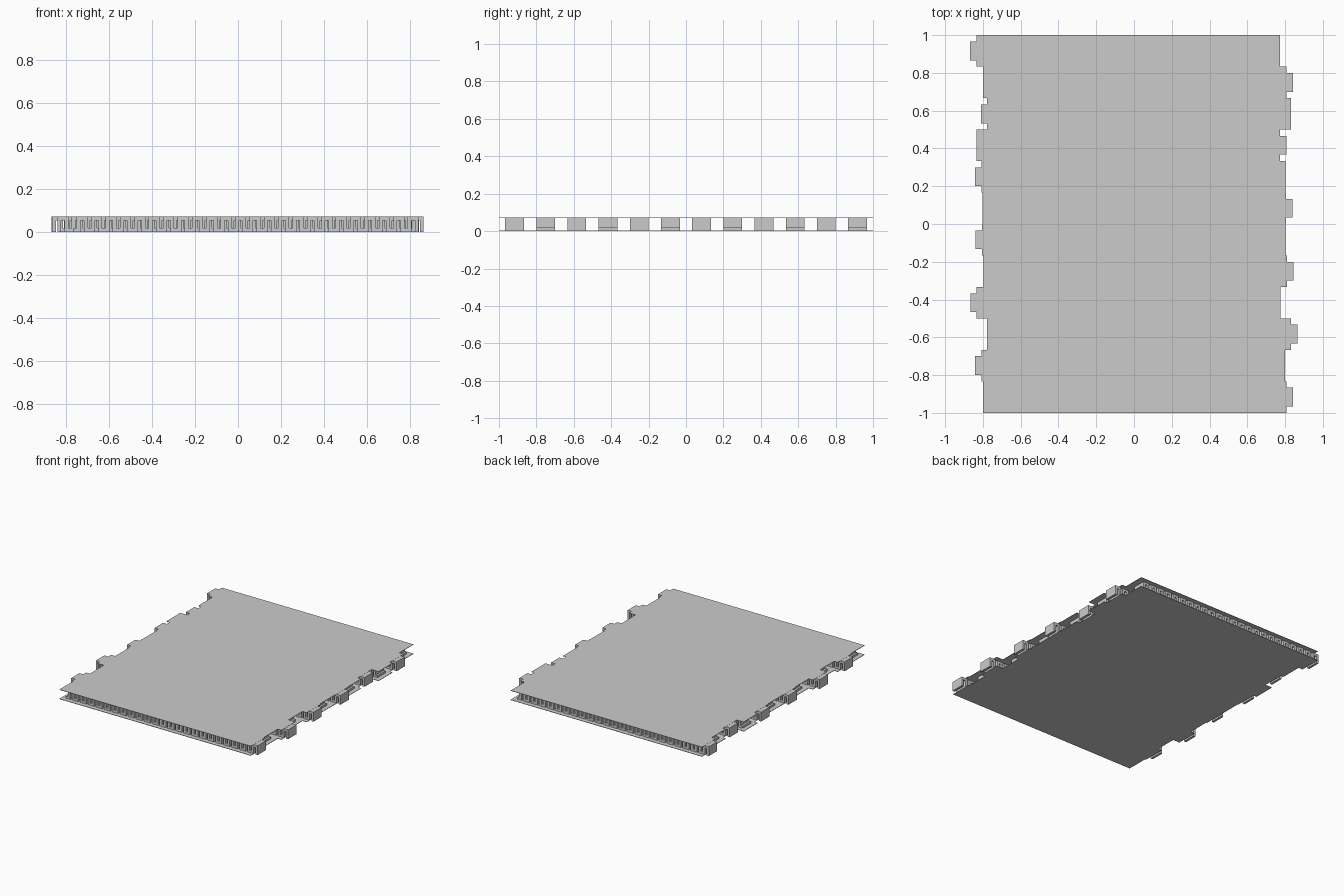
import bpy, bmesh

if "Cube" in bpy.data.objects:
    bpy.data.objects.remove(bpy.data.objects["Cube"])

ROWS, UNITS = 12, 24
PITCH = 0.067            # corrugation period along x
DEPTH = 2.0 / ROWS       # row pitch along y
FIN = 0.1                # fin depth along y
H, SHEET, T = 0.073, 0.003, 0.018
LENGTH = UNITS * PITCH

# left edge of each row's sheets, back to front
LEFT = [-.835, -.80, -.777, -.835, -.807, -.803,
        -.805, -.798, -.833, -.777, -.808, -.80]


def make_object(name, bm):
    bmesh.ops.recalc_face_normals(bm, faces=bm.faces)
    mesh = bpy.data.meshes.new(name)
    bm.to_mesh(mesh)
    bm.free()
    ob = bpy.data.objects.new(name, mesh)
    bpy.context.collection.objects.link(ob)
    return ob


def extrude_y(bm, outline, y0, depth):
    face = bm.faces.new([bm.verts.new((x, y0, z)) for x, z in outline])
    res = bmesh.ops.extrude_face_region(bm, geom=[face])
    verts = [g for g in res["geom"] if isinstance(g, bmesh.types.BMVert)]
    bmesh.ops.translate(bm, vec=(0, depth, 0), verts=verts)


def fin_outline():
    # square-wave strip of constant thickness, first wall at x = 0
    lo, hi, half = 0.001, H - 0.001, PITCH / 2
    upper, lower = [], [(0, lo)]
    for i in range(UNITS):
        x = i * PITCH
        upper += [(x, hi), (x + half + T, hi),
                  (x + half + T, lo + T), (x + PITCH, lo + T)]
        lower += [(x + T, lo), (x + T, hi - T),
                  (x + half, hi - T), (x + half, lo)]
    lower.append((UNITS * PITCH, lo))
    return upper + lower[::-1]


wave = fin_outline()
top, bottom, fins = bmesh.new(), bmesh.new(), bmesh.new()
for r, x0 in enumerate(LEFT):
    y0 = 1 - (r + 1) * DEPTH
    x1 = x0 + LENGTH
    # cover sheets of this row
    for bm, z0 in ((top, H - SHEET), (bottom, 0)):
        extrude_y(bm, [(x0, z0), (x1, z0), (x1, z0 + SHEET), (x0, z0 + SHEET)],
                  y0, DEPTH)
    # corrugated strip, shifted half a period, mirrored on alternate rows
    if r % 2 == 0:
        pts = [(x0 - PITCH / 2 + x, z) for x, z in wave]
    else:
        pts = [(x1 + PITCH / 2 - x, z) for x, z in wave]
    extrude_y(fins, pts, y0 + (DEPTH - FIN) / 2, FIN)

make_object("top_sheet", top)
make_object("bottom_sheet", bottom)
make_object("corrugated_fins", fins)
